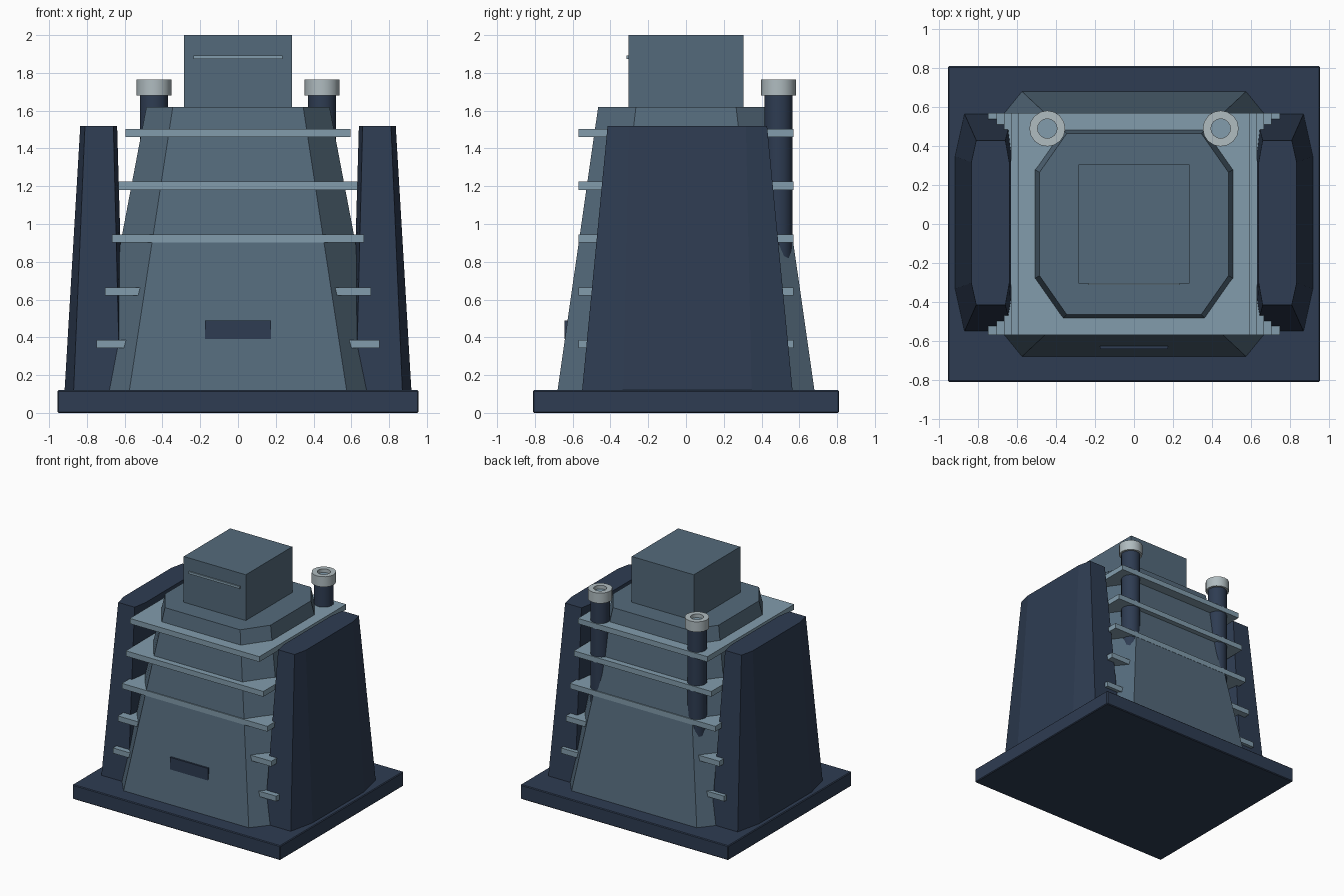
import bpy, bmesh, math

if "Cube" in bpy.data.objects:
    bpy.data.objects.remove(bpy.data.objects["Cube"])


def srgb(r, g, b):
    def lin(c):
        c /= 255
        return c / 12.92 if c <= 0.04045 else ((c + 0.055) / 1.055) ** 2.4
    return (lin(r), lin(g), lin(b), 1)


def material(name, *rgb):
    m = bpy.data.materials.new(name)
    m.diffuse_color = srgb(*rgb)
    m.use_nodes = True
    m.node_tree.nodes["Principled BSDF"].inputs["Base Color"].default_value = m.diffuse_color
    return m


NAVY = material("navy", 46, 60, 82)
SLATE = material("slate", 84, 106, 123)
STEEL = material("pale_steel", 130, 156, 172)
SILVER = material("silver", 176, 188, 192)


def finish(name, bm, mat):
    bmesh.ops.recalc_face_normals(bm, faces=bm.faces)
    me = bpy.data.meshes.new(name)
    bm.to_mesh(me)
    bm.free()
    me.materials.append(mat)
    ob = bpy.data.objects.new(name, me)
    bpy.context.collection.objects.link(ob)
    return ob


def loft(name, rings, mat, closed=False):
    """Skin matching rings of points; cap both ends unless the loop is closed."""
    bm = bmesh.new()
    vs = [[bm.verts.new(p) for p in r] for r in rings]
    n = len(vs[0])
    pairs = list(zip(vs, vs[1:])) + ([(vs[-1], vs[0])] if closed else [])
    for a, b in pairs:
        for i in range(n):
            j = (i + 1) % n
            bm.faces.new((a[i], a[j], b[j], b[i]))
    if not closed:
        bm.faces.new(vs[0])
        bm.faces.new(vs[-1])
    return finish(name, bm, mat)


def box(name, x0, x1, y0, y1, z0, z1, mat):
    rect = [(x0, y0), (x1, y0), (x1, y1), (x0, y1)]
    return loft(name, [[(x, y, z) for x, y in rect] for z in (z0, z1)], mat)


def octagon(hx, hy, fx, fy, z):
    q = [(hx, fy), (fx, hy), (-fx, hy), (-hx, fy)]
    return [(x, y, z) for x, y in q + [(-x, -y) for x, y in q]]


def circle(cx, cy, r, z, n=16):
    return [(cx + r * math.cos(2 * math.pi * i / n),
             cy + r * math.sin(2 * math.pi * i / n), z) for i in range(n)]


def smooth(ob, angle):
    bpy.ops.object.select_all(action='DESELECT')
    ob.select_set(True)
    bpy.context.view_layer.objects.active = ob
    bpy.ops.object.shade_smooth_by_angle(angle=math.radians(angle))


# Ground slab with slightly softened edges
base = box("base_slab", -0.955, 0.955, -0.81, 0.81, 0, 0.12, NAVY)
bev = base.modifiers.new("edge", 'BEVEL')
bev.width = 0.006
bev.segments = 1

# Tapered eight-sided tower and square head
loft("tower_body", [octagon(0.77, 0.68, 0.575, 0.44, 0.12),
                    octagon(0.485, 0.465, 0.345, 0.265, 1.62)], SLATE)
box("head_block", -0.285, 0.285, -0.305, 0.305, 1.62, 2.0, SLATE)
box("head_slit", -0.235, 0.235, -0.314, -0.305, 1.873, 1.892, STEEL)
box("front_vent", -0.175, 0.175, -0.642, -0.58, 0.39, 0.49, NAVY)

# Horizontal cooling fins, widening downward
for i, (z, hx) in enumerate([(0.365, 0.75), (0.643, 0.705), (0.923, 0.668),
                             (1.203, 0.632), (1.482, 0.595)]):
    box(f"fin_{i + 1}", -hx, hx, -0.57, 0.57, z - 0.022, z + 0.022, STEEL)


# Side buttresses: chamfered plan tapering upward
def buttress_ring(s, inner, inner_end, outer_end, outer, end, flat, z):
    half = [(inner, flat), (inner_end, end), (outer_end, end), (outer, flat)]
    pts = half + [(x, -y) for x, y in reversed(half)]
    return [(s * x, y + 0.007, z) for x, y in pts]


for side, s in (("left", -1), ("right", 1)):
    loft(f"{side}_buttress",
         [buttress_ring(s, 0.60, 0.625, 0.87, 0.918, 0.557, 0.34, 0.12),
          buttress_ring(s, 0.64, 0.66, 0.81, 0.835, 0.422, 0.31, 1.52)], NAVY)

    # Rear exhaust pipe, open rim and recessed mouth
    cx, cy = s * 0.445, 0.49
    pipe = loft(f"{side}_exhaust_pipe",
                [circle(cx, cy, 0.075, z) for z in (0.5, 1.70)], NAVY)
    rim = loft(f"{side}_exhaust_rim",
               [circle(cx, cy, r, z) for r, z in
                ((0.05, 1.68), (0.092, 1.68), (0.092, 1.765), (0.05, 1.765))],
               SILVER, closed=True)
    mouth = loft(f"{side}_exhaust_mouth",
                 [circle(cx, cy, 0.05, z) for z in (1.69, 1.735)], STEEL)
    for ob in (pipe, rim, mouth):
        smooth(ob, 30)
